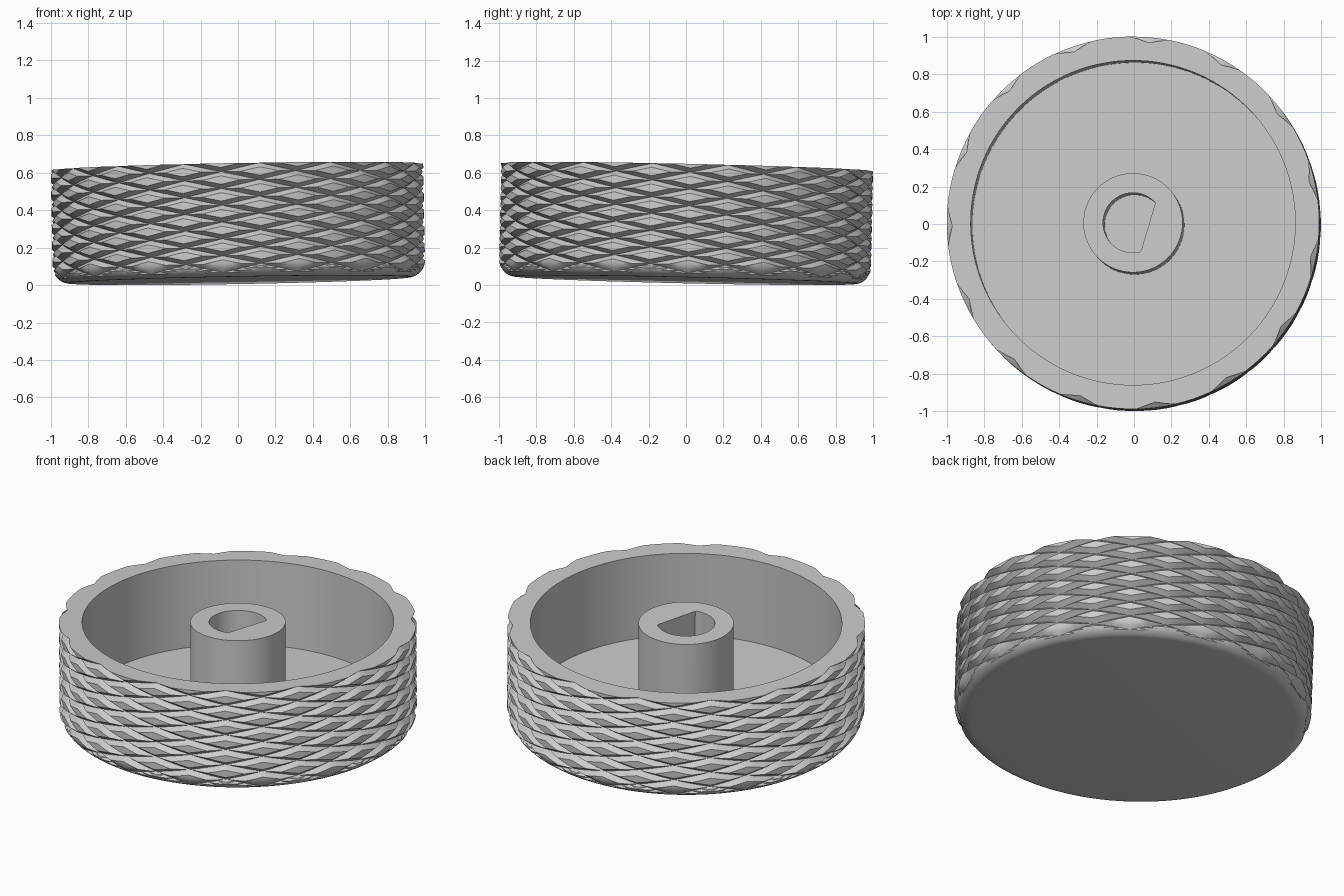
import bpy, bmesh, math
from mathutils import Matrix, Vector

if "Cube" in bpy.data.objects:
    bpy.data.objects.remove(bpy.data.objects["Cube"])

# Main dimensions
RADIUS, HEIGHT, FILLET = 0.995, 0.605, 0.09
BORE, FLOOR = 0.867, 0.095
HUB, HOLE, FLAT = 0.265, 0.16, 0.084
FLAT_ANGLE = math.radians(-16.5)
COLUMNS, STEPS, ROWS = 15, 8, 54          # knurl diamonds, grid steps per diamond, rows
GROOVE_DEPTH, GROOVE_HALF = 0.03, 0.25
START = math.radians(-83)
COUNT = COLUMNS * STEPS

# The whole knob leans slightly
axis = Vector((-0.018, 0.022, 1)).normalized()
lift = (RADIUS - FILLET) * math.hypot(axis.x, axis.y)
lean = Vector((0, 0, 1)).rotation_difference(axis).to_matrix().to_4x4()
PLACE = Matrix.Translation((-axis.x * HEIGHT / 2, -axis.y * HEIGHT / 2, lift)) @ lean

grey = bpy.data.materials.new("plain grey")
grey.use_nodes = True
grey.diffuse_color = (0.6, 0.6, 0.6, 1)
grey.node_tree.nodes["Principled BSDF"].inputs["Base Color"].default_value = (0.6, 0.6, 0.6, 1)


def ring(bm, z, radius):
    """Ring of vertices; radius is a function of index and angle."""
    verts = []
    for i in range(COUNT):
        t = START + math.tau * i / COUNT
        r = radius(i, t)
        verts.append(bm.verts.new((r * math.cos(t), r * math.sin(t), z)))
    return verts


def bridge(bm, low, high, split=None):
    """Join two rings; split gives the row number for crossing diagonals."""
    for i in range(COUNT):
        k = (i + 1) % COUNT
        a, b, c, d = low[i], low[k], high[k], high[i]
        if split is None:
            bm.faces.new((a, b, c, d))
        elif (i + split) % 2 == 0:
            bm.faces.new((a, b, c))
            bm.faces.new((a, c, d))
        else:
            bm.faces.new((a, b, d))
            bm.faces.new((b, c, d))


def finish(bm, name):
    bmesh.ops.recalc_face_normals(bm, faces=bm.faces)
    bm.transform(PLACE)
    mesh = bpy.data.meshes.new(name)
    bm.to_mesh(mesh)
    bm.free()
    mesh.materials.append(grey)
    obj = bpy.data.objects.new(name, mesh)
    bpy.context.collection.objects.link(obj)
    bpy.ops.object.select_all(action='DESELECT')
    obj.select_set(True)
    bpy.context.view_layer.objects.active = obj
    bpy.ops.object.shade_smooth_by_angle(angle=math.radians(30))


def groove(phase):
    """Depth of a V groove centred on every whole phase."""
    return GROOVE_DEPTH * max(0, 1 - abs(phase - round(phase)) / GROOVE_HALF)


def fillet_radius(z):
    drop = max(0, FILLET - z)
    return RADIUS - FILLET + math.sqrt(FILLET ** 2 - drop ** 2)


def constant(r):
    return lambda i, t: r


# Cup: rounded base, crossed helical grooves outside, plain bore inside
bm = bmesh.new()
base = ring(bm, 0, constant(fillet_radius(0)))
bm.faces.new(base)
last = base
for z in (0.0015, 0.005):
    new = ring(bm, z, constant(fillet_radius(z)))
    bridge(bm, last, new)
    last = new
for row in range(1, ROWS + 1):
    z = HEIGHT * row / ROWS
    j = row - ROWS

    def knurl(i, t):
        cut = max(groove((j + i) / STEPS), groove((j - i) / STEPS))
        return min(fillet_radius(z), RADIUS - cut)

    new = ring(bm, z, knurl)
    bridge(bm, last, new, j - 1)
    last = new
for z in (HEIGHT, FLOOR):
    new = ring(bm, z, constant(BORE))
    bridge(bm, last, new)
    last = new
bm.faces.new(last)
finish(bm, "knurled_cup")


# Hub: round post with a D-shaped shaft hole
def d_shape(i, t):
    c = math.cos(t - FLAT_ANGLE)
    return min(HOLE, FLAT / c) if c > 0 else HOLE


bm = bmesh.new()
hub_rings = [ring(bm, FLOOR, constant(HUB)), ring(bm, HEIGHT, constant(HUB)),
             ring(bm, HEIGHT, d_shape), ring(bm, FLOOR + 0.002, d_shape)]
for low, high in zip(hub_rings, hub_rings[1:]):
    bridge(bm, low, high)
bm.faces.new(hub_rings[-1])
finish(bm, "shaft_hub")
